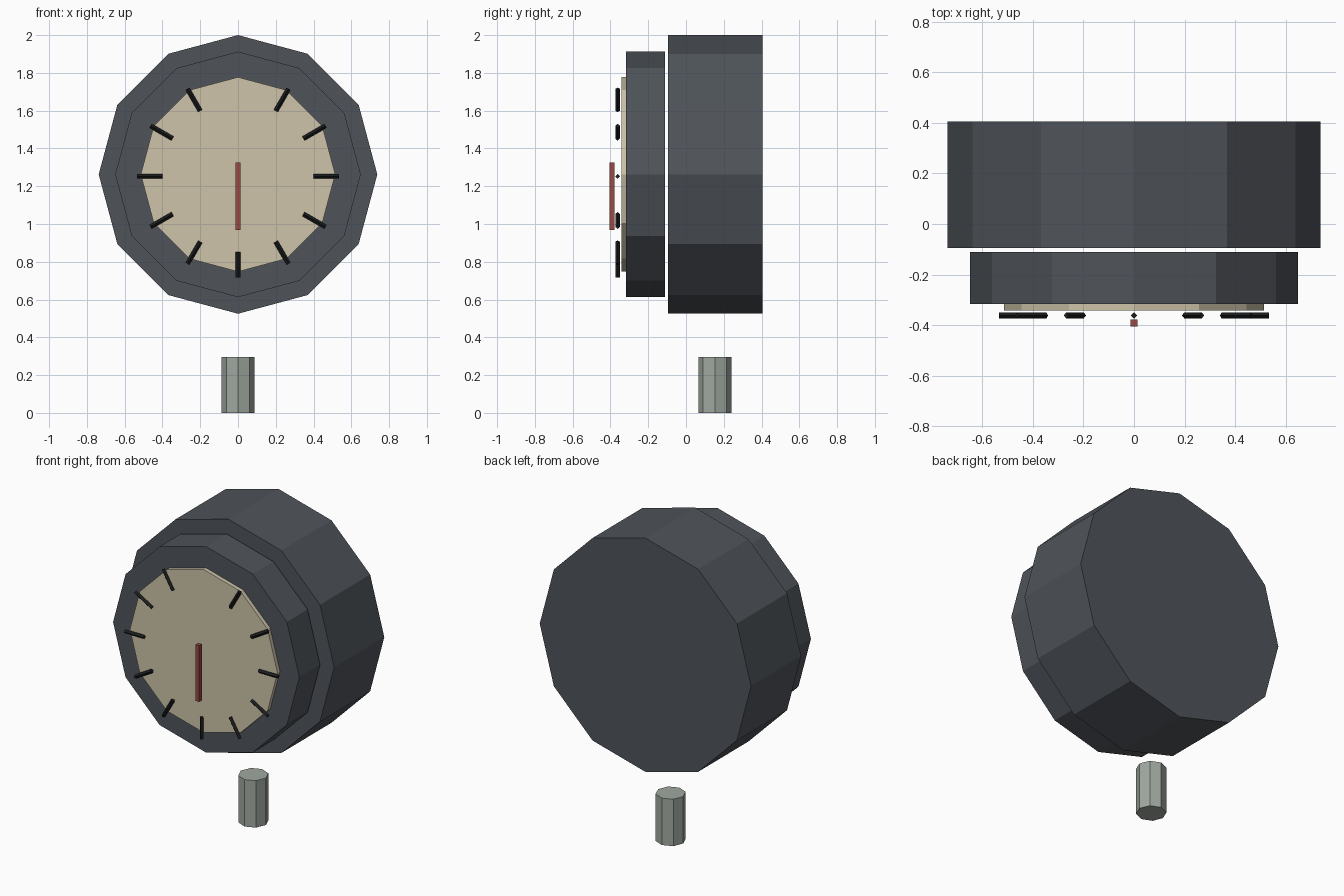
import bpy, math
from mathutils import Matrix, Vector

if "Cube" in bpy.data.objects:
    bpy.data.objects.remove(bpy.data.objects["Cube"])


def material(name, r, g, b):
    """Flat colour given as sRGB 0-255, stored as linear."""
    m = bpy.data.materials.new(name)
    lin = [((c / 255 + 0.055) / 1.055) ** 2.4 for c in (r, g, b)]
    m.diffuse_color = (*lin, 1)
    m.use_nodes = True
    m.node_tree.nodes["Principled BSDF"].inputs["Base Color"].default_value = m.diffuse_color
    return m


CASE = material("dark slate", 79, 84, 90)
FACE = material("cream", 205, 195, 168)
MARK = material("black", 27, 28, 29)
HAND = material("red", 152, 74, 68)
POST = material("grey green", 160, 168, 160)


def prism(name, sides, radius, start, end, mat, turn=0.0):
    """Regular prism running from start to end."""
    start, end = Vector(start), Vector(end)
    axis = end - start
    bpy.ops.mesh.primitive_cylinder_add(vertices=sides, radius=radius, depth=axis.length)
    ob = bpy.context.object
    ob.name = name
    ob.data.name = name
    ob.data.transform(Matrix.Rotation(turn, 4, 'Z'))
    ob.data.transform(axis.to_track_quat('Z', 'Y').to_matrix().to_4x4())
    ob.location = (start + end) / 2
    ob.data.materials.append(mat)
    return ob


CZ = 1.2625  # height of the dial axis

# Housing, front rim and dial face: stacked twelve-sided drums
prism("housing", 12, 0.7375, (0, 0.405, CZ), (0, -0.095, CZ), CASE)
prism("front_rim", 12, 0.65, (0, -0.11, CZ), (0, -0.317, CZ), CASE)
prism("dial_face", 12, 0.515, (0, -0.315, CZ), (0, -0.342, CZ), FACE)

# Eleven hour marks, none at the top
for i in range(1, 12):
    a = math.radians(30 * i)
    d = Vector((math.sin(a), 0, math.cos(a)))
    c = Vector((0, -0.362, 1.2525))
    # slim four-sided rods with one corner towards the front
    rod = prism(f"hour_mark_{i}", 4, 0.0125, (0, 0, 0.40), (0, 0, 0.535), MARK)
    rod.data.transform(Matrix.Rotation(a, 4, 'Y'))
    rod.location = c + d * 0.4675

# Pointer hand
bpy.ops.mesh.primitive_cube_add(size=1, location=(0, -0.392, 1.147))
hand = bpy.context.object
hand.name = "pointer_hand"
hand.data.transform(Matrix.Diagonal((0.026, 0.026, 0.355, 1)))
hand.data.materials.append(HAND)

# Octagonal stem below the housing
prism("stem", 8, 0.0875, (0, 0.153, 0), (0, 0.153, 0.296), POST)
